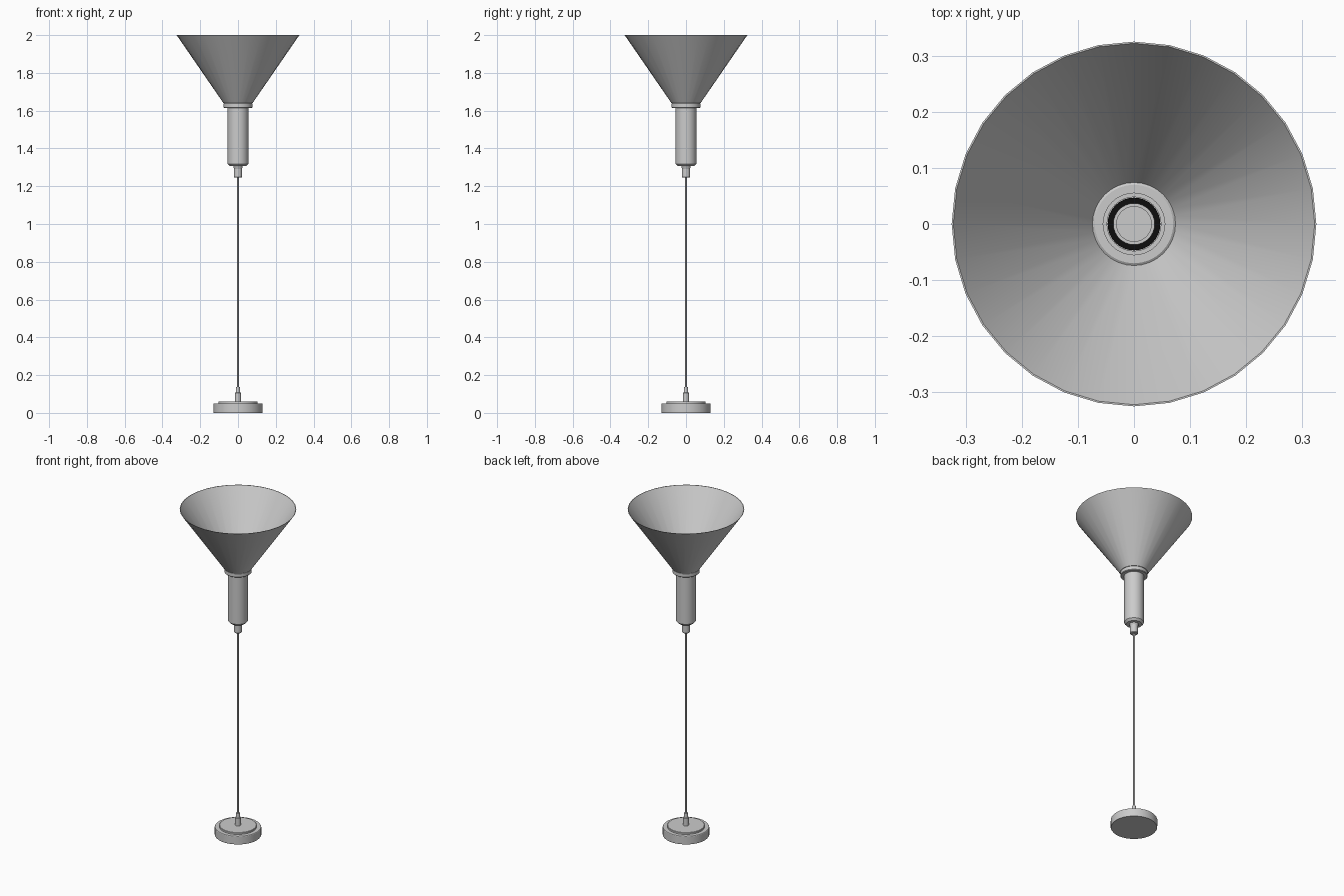
import bpy, bmesh, math

if "Cube" in bpy.data.objects:
    bpy.data.objects.remove(bpy.data.objects["Cube"])

def material(name, c):
    m = bpy.data.materials.new(name)
    m.diffuse_color = (c, c, c, 1)
    m.use_nodes = True
    m.node_tree.nodes["Principled BSDF"].inputs["Base Color"].default_value = m.diffuse_color
    return m

grey = material("light grey", 0.6)
black = material("black", 0.004)

def lathe(name, profile, mat=grey, sides=32):
    """Revolve (radius, height) points around z; radius 0 closes to a point."""
    bm = bmesh.new()
    rings = []
    for r, z in profile:
        n = sides if r > 0 else 1
        rings.append([bm.verts.new((r * math.cos(2 * math.pi * i / sides),
                                    r * math.sin(2 * math.pi * i / sides), z))
                      for i in range(n)])
    for a, b in zip(rings, rings[1:]):
        for i in range(sides):
            j = (i + 1) % sides
            quad = [a[i % len(a)], a[j % len(a)], b[j % len(b)], b[i % len(b)]]
            bm.faces.new(list(dict.fromkeys(quad)))
    bmesh.ops.recalc_face_normals(bm, faces=bm.faces)
    mesh = bpy.data.meshes.new(name)
    bm.to_mesh(mesh)
    bm.free()
    obj = bpy.data.objects.new(name, mesh)
    bpy.context.collection.objects.link(obj)
    mesh.materials.append(mat)
    bpy.ops.object.select_all(action='DESELECT')
    obj.select_set(True)
    bpy.context.view_layer.objects.active = obj
    bpy.ops.object.shade_smooth_by_angle(angle=math.radians(30))
    return obj

# Ceiling plate: wide disc with a smaller raised step
lathe("ceiling_plate", [(0, 0), (0.128, 0), (0.13, 0.003), (0.13, 0.047), (0.128, 0.05),
                        (0.104, 0.05), (0.104, 0.059), (0.102, 0.061), (0, 0.061)])

# Cord grip on the plate
lathe("cord_grip", [(0, 0.06), (0.016, 0.06), (0.016, 0.106), (0.012, 0.108),
                    (0.010, 0.136), (0, 0.136)], sides=24)

# Long thin cord
lathe("cord", [(0, 0.13), (0.005, 0.13), (0.005, 1.25), (0, 1.25)], sides=12)

# Stepped collar where the cord enters the holder
lathe("holder_collar", [(0, 1.245), (0.019, 1.245), (0.022, 1.249), (0.022, 1.295),
                        (0.025, 1.30), (0.025, 1.31), (0, 1.31)])

# Hollow cylindrical lamp holder with chamfered end
lathe("lamp_holder", [(0, 1.306), (0.044, 1.306), (0.055, 1.318), (0.055, 1.638),
                      (0.048, 1.638), (0.048, 1.56), (0, 1.56)])

# Socket inside the holder, with a dark insulating ring
lathe("socket", [(0.037, 1.56), (0.037, 1.62), (0.031, 1.62), (0.031, 1.58), (0, 1.58)])
lathe("insulating_ring", [(0.037, 1.60), (0.047, 1.60), (0.047, 1.605),
                          (0.037, 1.605), (0.037, 1.60)], black)

# Flange that clamps the shade
lathe("shade_flange", [(0.055, 1.615), (0.073, 1.615), (0.076, 1.618), (0.076, 1.638),
                       (0.070, 1.642), (0.055, 1.642), (0.055, 1.615)])

# Thin open conical shade
lathe("shade", [(0.077, 1.64), (0.325, 2.0), (0.322, 2.0), (0.074, 1.64), (0.077, 1.64)])
